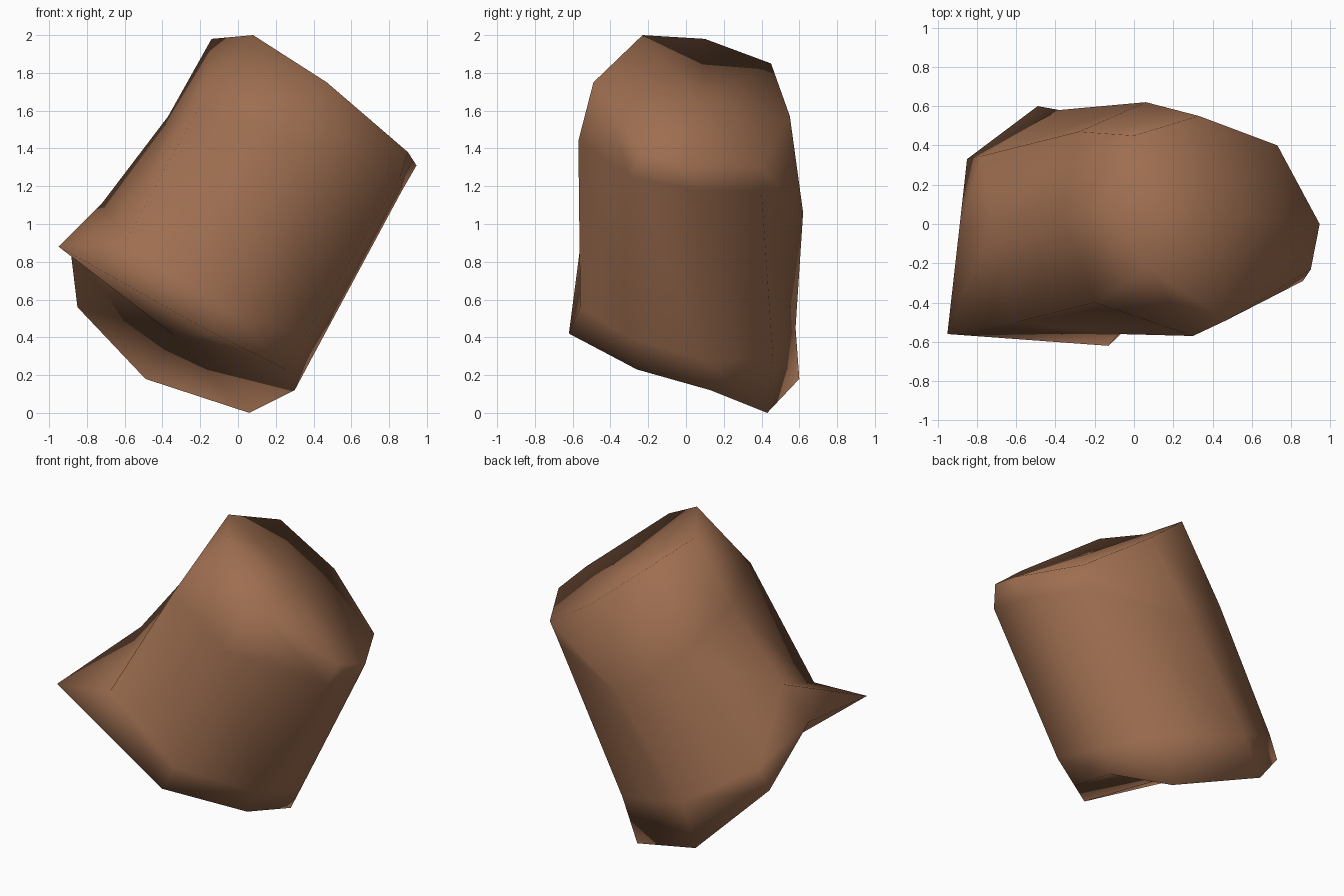
import bpy, bmesh
from mathutils import Vector

brown = bpy.data.materials.new("warm brown")
brown.diffuse_color = (0.34, 0.155, 0.08, 1)

# eight columns round the leaning barrel:
# bottom corner, low wall point, high wall point, top corner
columns = [
    ((-0.89, -0.03, 0.89), (-0.72, 0.00, 1.11), (-0.37, 0.05, 1.57), (-0.14, 0.10, 1.98)),
    ((-0.85, 0.33, 0.56), (-0.78, 0.345, 0.70), (-0.28, 0.47, 1.36), (0.00, 0.45, 1.85)),
    ((-0.49, 0.60, 0.18), (-0.38, 0.58, 0.45), (0.06, 0.62, 1.06), (0.33, 0.55, 1.57)),
    ((0.06, 0.43, 0.00), (0.15, 0.46, 0.30), (0.66, 0.40, 1.17), (0.73, 0.40, 1.30)),
    ((0.30, 0.13, 0.12), (0.38, 0.12, 0.27), (0.87, 0.03, 1.18), (0.945, 0.00, 1.31)),
    ((0.25, -0.26, 0.23), (0.35, -0.30, 0.40), (0.86, -0.29, 1.25), (0.90, -0.23, 1.38)),
    ((-0.13, -0.62, 0.42), (-0.08, -0.56, 0.56), (0.30, -0.57, 1.44), (0.47, -0.49, 1.75)),
    ((-0.95, -0.56, 0.88), (-0.60, -0.50, 0.90), (-0.20, -0.40, 1.63), (0.08, -0.23, 2.00)),
]

# loft the flared bottom rim, the wall and the narrowed top rim
bm = bmesh.new()
rings = [[bm.verts.new(co) for co in level] for level in zip(*columns)]
n = len(columns)
for lo, hi in zip(rings, rings[1:]):
    for i in range(n):
        j = (i + 1) % n
        bm.faces.new((lo[i], lo[j], hi[j], hi[i]))

# closed ends
for ring in (rings[0], rings[-1]):
    hub = bm.verts.new(sum((v.co for v in ring), Vector()) / n)
    for i in range(n):
        bm.faces.new((ring[i], ring[(i + 1) % n], hub))

bmesh.ops.recalc_face_normals(bm, faces=bm.faces[:])
for f in bm.faces:
    f.smooth = True
mesh = bpy.data.meshes.new("barrel_body")
bm.to_mesh(mesh)
bm.free()
mesh.materials.append(brown)
bpy.context.collection.objects.link(bpy.data.objects.new("barrel_body", mesh))
